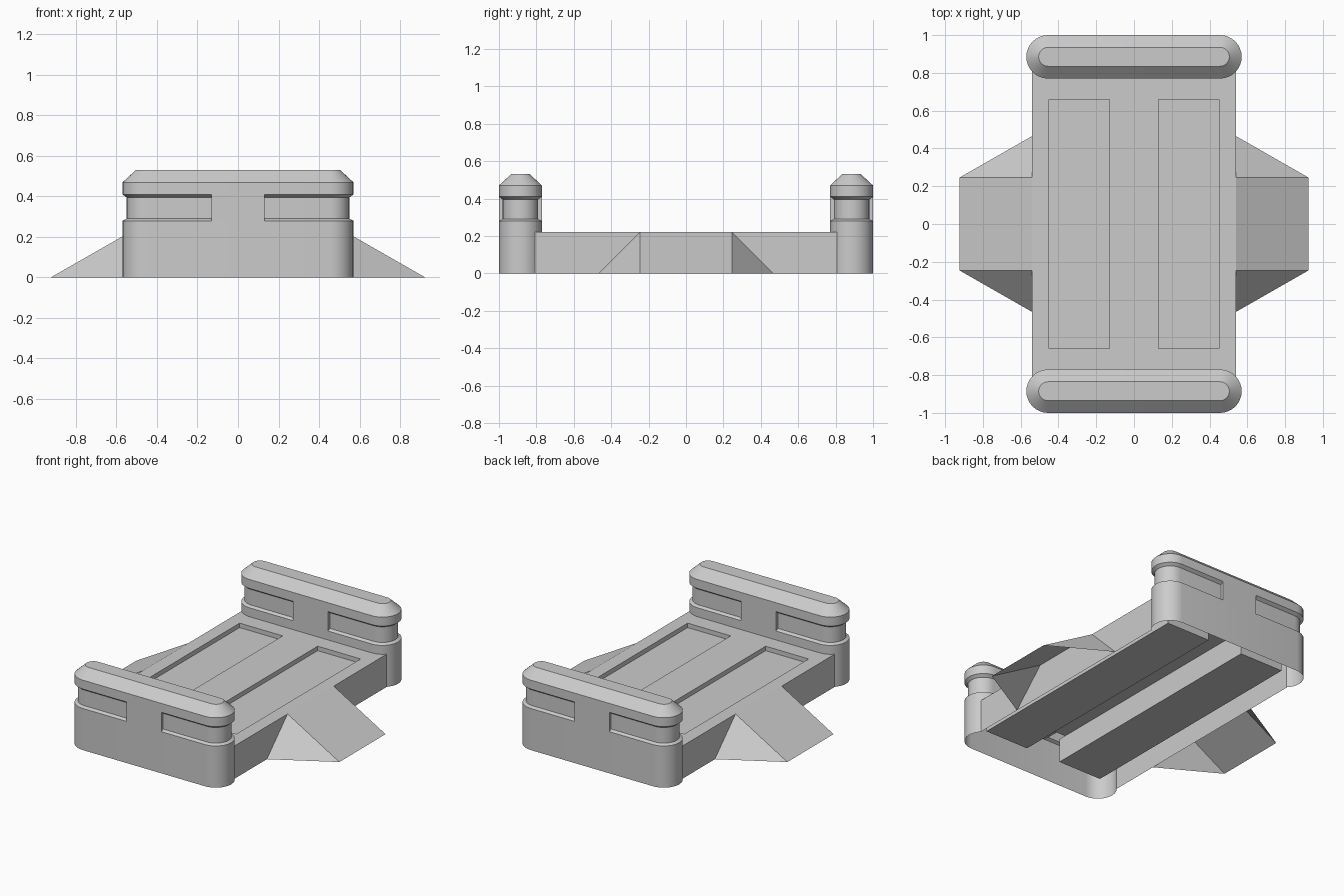
import bpy, bmesh, math

cube = bpy.data.objects.get("Cube")
if cube:
    bpy.data.objects.remove(cube, do_unlink=True)

DECK_Z, DECK_X, DECK_Y = 0.22, 0.54, 0.808
SLOT_IN, SLOT_OUT = 0.13, 0.45

grey = bpy.data.materials.new("plain grey")
grey.use_nodes = True
grey.diffuse_color = (0.6, 0.6, 0.6, 1)
grey.node_tree.nodes["Principled BSDF"].inputs["Base Color"].default_value = grey.diffuse_color


def finish(bm, name, smooth=False):
    bmesh.ops.recalc_face_normals(bm, faces=bm.faces)
    mesh = bpy.data.meshes.new(name)
    bm.to_mesh(mesh)
    bm.free()
    mesh.materials.append(grey)
    obj = bpy.data.objects.new(name, mesh)
    bpy.context.collection.objects.link(obj)
    if smooth:
        bpy.ops.object.select_all(action='DESELECT')
        obj.select_set(True)
        bpy.context.view_layer.objects.active = obj
        bpy.ops.object.shade_smooth_by_angle(angle=math.radians(30))
    return obj


def add_box(bm, x0, x1, y0, y1, z0, z1):
    made = bmesh.ops.create_cube(bm, size=1)["verts"]
    for v in made:
        v.co.x = x1 if v.co.x > 0 else x0
        v.co.y = y1 if v.co.y > 0 else y0
        v.co.z = z1 if v.co.z > 0 else z0
    return made


def capsule_ring(bm, radius, z, cy, half=0.455, steps=16):
    ring = []
    for side in (1, -1):
        for i in range(steps + 1):
            a = math.pi * (i / steps - 0.5) + (0 if side > 0 else math.pi)
            ring.append(bm.verts.new((side * half + radius * math.cos(a),
                                      cy + radius * math.sin(a), z)))
    return ring


# End walls: hollow rounded bars with a groove, an overhanging lip and a chamfered top
def end_wall(name, sign):
    bm = bmesh.new()
    cy = sign * 0.885
    profile = [(0.115, 0), (0.115, DECK_Z), (0.115, 0.28), (0.095, 0.29),
               (0.095, 0.395), (0.115, 0.41), (0.115, 0.47), (0.05, 0.53)]
    rings = [capsule_ring(bm, r, z, cy) for r, z in profile]
    for low, high in zip(rings, rings[1:]):
        for i in range(len(low)):
            j = (i + 1) % len(low)
            bm.faces.new((low[i], low[j], high[j], high[i]))
    bm.faces.new(rings[-1])
    # The wall is open to the hollow below the deck
    hidden = [f for f in bm.faces
              if f.calc_center_median().z < DECK_Z
              and (f.calc_center_median().y - cy) * sign < -0.077]
    bmesh.ops.delete(bm, geom=hidden, context='FACES')
    finish(bm, name, True)
    # Flush block that divides the groove into slots
    bm = bmesh.new()
    add_box(bm, -SLOT_IN, SLOT_IN, cy - 0.115, cy + 0.115, 0.28, 0.41)
    finish(bm, name + "_divider")


end_wall("front_wall", -1)
end_wall("back_wall", 1)

# Deck: sheet with two sunken lanes and side skirts
bm = bmesh.new()
xs = [-DECK_X, -SLOT_OUT, -SLOT_IN, SLOT_IN, SLOT_OUT, DECK_X]
ys = [-DECK_Y, -0.66, 0.66, DECK_Y]
grid = [[bm.verts.new((x, y, DECK_Z)) for y in ys] for x in xs]
lanes = []
for i in range(len(xs) - 1):
    for j in range(len(ys) - 1):
        f = bm.faces.new((grid[i][j], grid[i + 1][j], grid[i + 1][j + 1], grid[i][j + 1]))
        if j == 1 and i in (1, 3):
            lanes.append(f)
for column in (grid[0], grid[-1]):
    lower = [bm.verts.new((v.co.x, v.co.y, 0)) for v in column]
    for k in range(len(column) - 1):
        bm.faces.new((column[k], column[k + 1], lower[k + 1], lower[k]))
for lane in lanes:
    corners = list(lane.verts)
    floor = [bm.verts.new((v.co.x, v.co.y, DECK_Z - 0.03)) for v in corners]
    for k in range(4):
        n = (k + 1) % 4
        bm.faces.new((corners[k], corners[n], floor[n], floor[k]))
    bm.faces.new(floor)
    bm.faces.remove(lane)
finish(bm, "deck")

for sign, side in ((1, "left"), (-1, "right")):
    # Underside beam below each lane, open at the top
    bm = bmesh.new()
    inner, outer = sign * (SLOT_IN - 0.001), sign * (SLOT_OUT + 0.001)
    add_box(bm, min(inner, outer), max(inner, outer), -0.86, 0.86, 0.06, DECK_Z - 0.001)
    top = [f for f in bm.faces if f.calc_center_median().z > 0.2]
    bmesh.ops.delete(bm, geom=top, context='FACES_ONLY')
    finish(bm, side + "_lane_beam")

    # Side ramp with sloping flanks, open below
    bm = bmesh.new()
    x0, x1 = sign * DECK_X, sign * 0.925
    t0, t1 = (bm.verts.new((x0, y, DECK_Z)) for y in (-0.245, 0.245))
    b0, b1 = (bm.verts.new((x1, y, 0)) for y in (-0.245, 0.245))
    c0, c1 = (bm.verts.new((x0, y, 0)) for y in (-0.465, 0.465))
    bm.faces.new((t0, b0, b1, t1))
    bm.faces.new((t0, c0, b0))
    bm.faces.new((t1, b1, c1))
    finish(bm, side + "_ramp")
